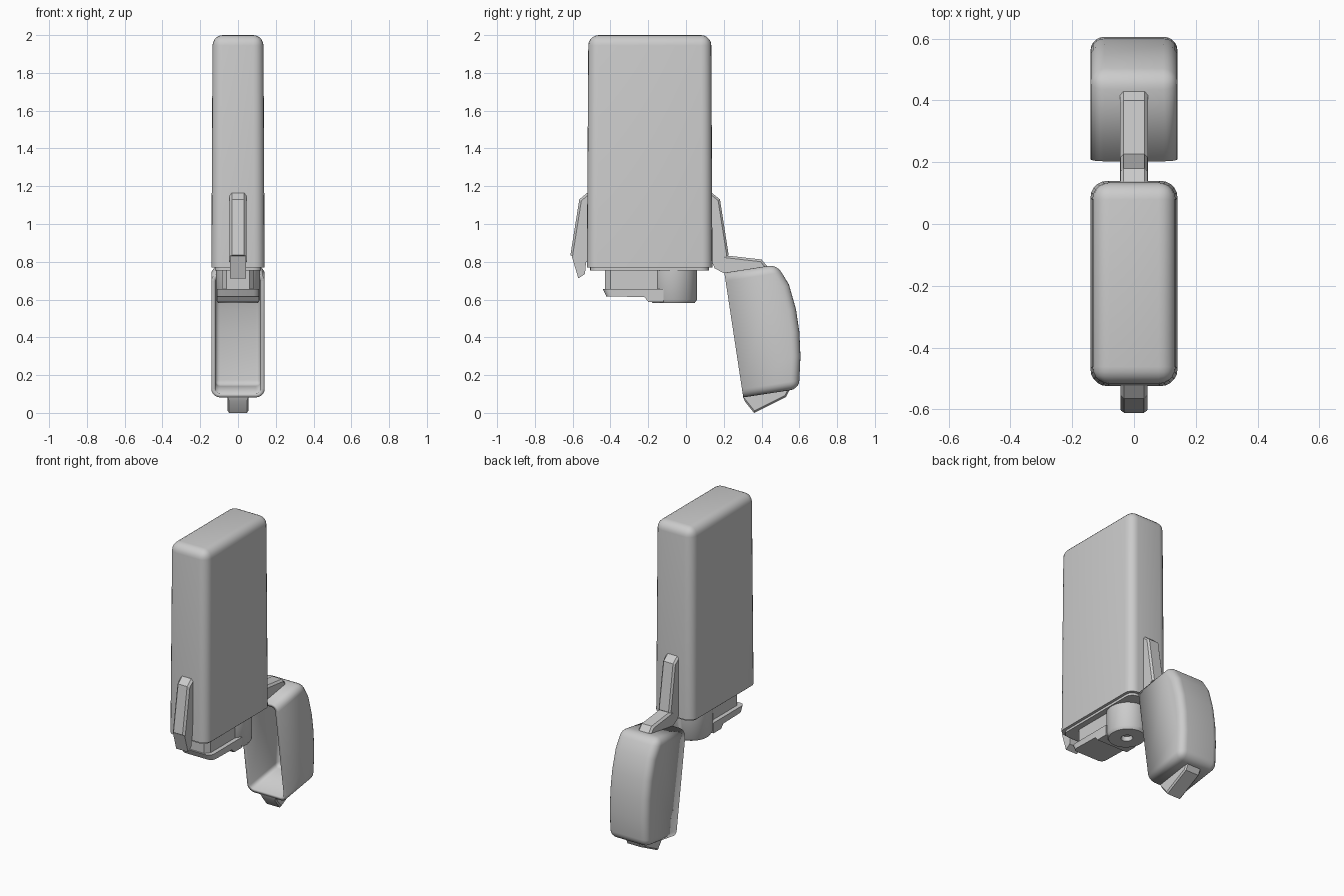
import bpy, bmesh, math
from mathutils import Vector

if "Cube" in bpy.data.objects:
    bpy.data.objects.remove(bpy.data.objects["Cube"])


def finish(name, bm, angle=35):
    bmesh.ops.recalc_face_normals(bm, faces=bm.faces)
    me = bpy.data.meshes.new(name)
    bm.to_mesh(me)
    bm.free()
    ob = bpy.data.objects.new(name, me)
    bpy.context.collection.objects.link(ob)
    bpy.ops.object.select_all(action='DESELECT')
    ob.select_set(True)
    bpy.context.view_layer.objects.active = ob
    bpy.ops.object.shade_smooth_by_angle(angle=math.radians(angle))
    return ob


def prism(profile, half_width):
    """Extrude a (y, z) profile symmetrically along x."""
    bm = bmesh.new()
    f = bm.faces.new([bm.verts.new((-half_width, y, z)) for y, z in profile])
    r = bmesh.ops.extrude_face_region(bm, geom=[f])
    moved = [v for v in r['geom'] if isinstance(v, bmesh.types.BMVert)]
    bmesh.ops.translate(bm, vec=(2 * half_width, 0, 0), verts=moved)
    bmesh.ops.recalc_face_normals(bm, faces=bm.faces)
    return bm


def bevel(bm, edges, width, segments=4):
    bmesh.ops.bevel(bm, geom=edges, offset=width, segments=segments,
                    profile=0.5, affect='EDGES', clamp_overlap=True)


def mid(e):
    return (e.verts[0].co + e.verts[1].co) / 2


def plan_block(name, outline, z0, z1):
    """Extrude an (x, y) outline vertically."""
    bm = bmesh.new()
    f = bm.faces.new([bm.verts.new((x, y, z0)) for x, y in outline])
    r = bmesh.ops.extrude_face_region(bm, geom=[f])
    bmesh.ops.translate(bm, vec=(0, 0, z1 - z0),
                        verts=[v for v in r['geom'] if isinstance(v, bmesh.types.BMVert)])
    return finish(name, bm)


def strap(name, profile, half_width, chamfer):
    bm = prism(profile, half_width)
    # chamfer only the outward-facing long edges
    edges = [e for e in bm.edges if abs(e.verts[0].co.x - e.verts[1].co.x) < 1e-5
             and tuple(round(c, 3) for c in e.verts[0].co[1:]) in chamfer
             and tuple(round(c, 3) for c in e.verts[1].co[1:]) in chamfer]
    if edges:
        bevel(bm, edges, 0.012, 1)
    return finish(name, bm, 20)


# Main body: slightly tapered slab, rounded except at its lower rim
bm = prism([(-0.525, 0.77), (0.14, 0.77), (0.134, 2.0), (-0.517, 2.0)], 0.141)
for v in bm.verts:
    if v.co.z > 1.5:
        v.co.x *= 0.955
bevel(bm, [e for e in bm.edges if mid(e).z > 0.8], 0.055, 5)
finish("body", bm)

# Plate closing the lower end of the body
bm = prism([(-0.508, 0.755), (0.122, 0.755), (0.122, 0.80), (-0.508, 0.80)], 0.123)
bevel(bm, [e for e in bm.edges if abs(e.verts[0].co.z - e.verts[1].co.z) > 0.01], 0.045)
finish("base_plate", bm)

# Round nozzle with a recess in its lower face, lofted from rings
bm = bmesh.new()
N = 32
rings = [(0.117, 0.77), (0.117, 0.60), (0.105, 0.582), (0.034, 0.582), (0.03, 0.61)]
loops = [[bm.verts.new((r * math.cos(2 * math.pi * i / N),
                        -0.065 + r * 1.06 * math.sin(2 * math.pi * i / N), z))
          for i in range(N)] for r, z in rings]
for a, b in zip(loops, loops[1:]):
    for i in range(N):
        bm.faces.new((a[i], a[(i + 1) % N], b[(i + 1) % N], b[i]))
bm.faces.new(loops[0])
bm.faces.new(loops[-1])
finish("nozzle", bm)

# Trigger block in front of the nozzle and its finger lip
plan_block("trigger_block", [(-0.085, -0.12), (-0.085, -0.40), (-0.06, -0.43),
                             (0.06, -0.43), (0.085, -0.40), (0.085, -0.12)], 0.64, 0.77)
bm = prism([(-0.44, 0.655), (-0.422, 0.617), (-0.22, 0.613), (-0.20, 0.588),
            (-0.12, 0.588), (-0.12, 0.655)], 0.112)
bevel(bm, [e for e in bm.edges if mid(e).y < -0.42 and abs(mid(e).x) > 0.1
           and abs(e.verts[0].co.z - e.verts[1].co.z) > 0.02], 0.03, 3)
finish("trigger_lip", bm)

# Open cap: hollow shell facing the front, with a bulged outer side
outer = [(0.203, 0.742), (0.48, 0.785), (0.545, 0.68), (0.582, 0.55), (0.600, 0.43),
         (0.606, 0.30), (0.598, 0.127), (0.303, 0.082)]
bm = prism(outer, 0.141)
d = Vector((0, -0.99, -0.15))
opening = max(bm.faces, key=lambda f: f.normal.dot(d))
bmesh.ops.delete(bm, geom=[opening], context='FACES_ONLY')
bevel(bm, [e for e in bm.edges if len(e.link_faces) == 2
           and e.calc_face_angle() > 0.5], 0.045, 5)
cap = finish("cap", bm)
wall = cap.modifiers.new("wall", 'SOLIDIFY')
wall.thickness = 0.022
wall.offset = -1

# Fixed straps on the front and back of the body
strap("front_strap", [(-0.50, 1.165), (-0.523, 1.165), (-0.565, 1.13), (-0.612, 0.835),
                      (-0.54, 0.80), (-0.50, 0.80)], 0.044,
      {(-0.523, 1.165), (-0.565, 1.13), (-0.612, 0.835)})
strap("back_strap", [(0.12, 1.165), (0.137, 1.165), (0.18, 1.13), (0.226, 0.835),
                     (0.16, 0.79), (0.12, 0.785)], 0.044,
      {(0.137, 1.165), (0.18, 1.13), (0.226, 0.835)})

# Catch below the front strap
strap("front_catch", [(-0.605, 0.83), (-0.57, 0.712), (-0.535, 0.735), (-0.527, 0.82)],
      0.042, set())

# Hinge arm joining the back strap to the cap
strap("hinge_arm", [(0.137, 0.80), (0.152, 0.765), (0.20, 0.74), (0.44, 0.765),
                    (0.40, 0.812), (0.225, 0.832)], 0.046,
      {(0.44, 0.765), (0.40, 0.812), (0.225, 0.832)})

# Latch at the free end of the cap
strap("cap_latch", [(0.303, 0.085), (0.312, 0.06), (0.36, 0.0), (0.53, 0.085),
                    (0.552, 0.13)], 0.055,
      {(0.312, 0.06), (0.36, 0.0), (0.53, 0.085), (0.552, 0.13)})
